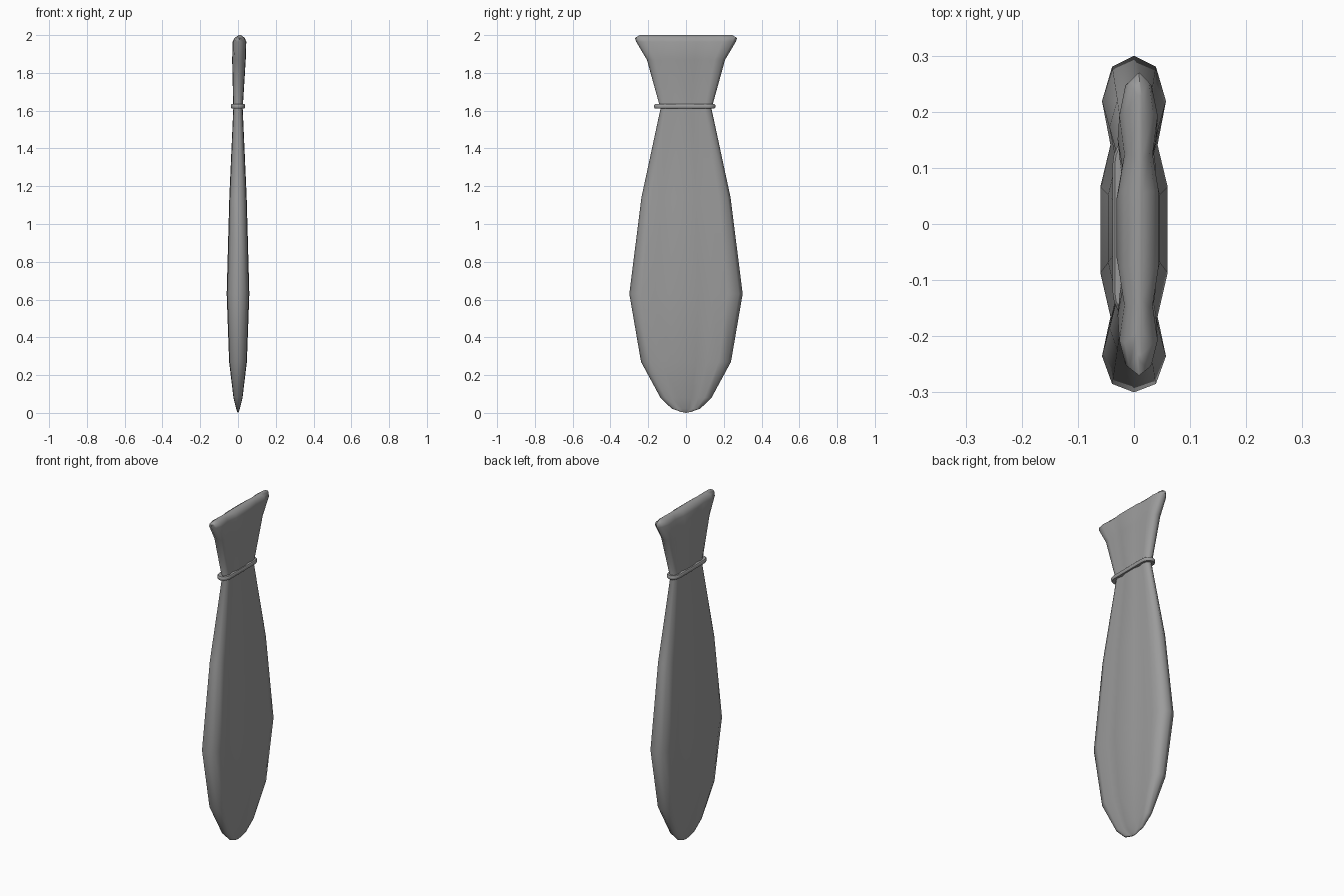
import bpy, bmesh, math

if "Cube" in bpy.data.objects:
    bpy.data.objects.remove(bpy.data.objects["Cube"])

# Pleated cross-section: (thickness fraction, width fraction), half of the loop
HALF = [(0, 1), (.65, .935), (.95, .73), (.70, .47), (1.0, .22), (1.0, -.29),
        (.70, -.55), (.95, -.785), (.65, -.95), (0, -1)]
LOOP = HALF + [(-x, y) for x, y in reversed(HALF[1:-1])]

# Stations up the cloth: z, half thickness, half width, x shift
STATIONS = [(0.005, .004, .025, 0), (.022, .010, .075, 0), (.08, .024, .135, 0),
            (.27, .047, .238, 0), (.63, .060, .300, 0), (1.14, .046, .236, 0),
            (1.61, .025, .135, 0), (1.87, .036, .207, .005),
            (1.965, .036, .264, .008), (1.985, .027, .270, .009),
            (2.0, .006, .245, .01)]


def finish(name, bm, angle):
    bmesh.ops.recalc_face_normals(bm, faces=bm.faces)
    mesh = bpy.data.meshes.new(name)
    bm.to_mesh(mesh)
    bm.free()
    obj = bpy.data.objects.new(name, mesh)
    bpy.context.collection.objects.link(obj)
    bpy.ops.object.select_all(action='DESELECT')
    obj.select_set(True)
    bpy.context.view_layer.objects.active = obj
    bpy.ops.object.shade_smooth_by_angle(angle=math.radians(angle))
    mat = bpy.data.materials.get("dark_cloth") or bpy.data.materials.new("dark_cloth")
    mat.diffuse_color = (.33, .33, .33, 1)
    mat.use_nodes = True
    mat.node_tree.nodes["Principled BSDF"].inputs["Base Color"].default_value = mat.diffuse_color
    mesh.materials.append(mat)


def loft(bm, rings, closed=False):
    n = len(rings[0])
    last = len(rings) if closed else len(rings) - 1
    for i in range(last):
        a, b = rings[i], rings[(i + 1) % len(rings)]
        for j in range(n):
            k = (j + 1) % n
            bm.faces.new((a[j], a[k], b[k], b[j]))


# Gathered cloth body with flared top and rounded tip
bm = bmesh.new()
rings = [[bm.verts.new((sx + x * tx, y * wy, z)) for x, y in LOOP]
         for z, tx, wy, sx in STATIONS]
loft(bm, rings)
bottom = bm.faces.new(rings[0])
bmesh.ops.poke(bm, faces=[bottom])[
    'verts'][0].co.z = 0
bm.faces.new(rings[-1])
finish("folded_cloth", bm, 60)

# Flat cord tied round the neck, following the cloth's flat oval
bm = bmesh.new()
rings = []
for i in range(20):
    side = 1 if i < 10 else -1
    t = math.pi * ((i % 10) / 9 - .5)
    nx, ny = math.sin(t) * side, math.cos(t) * side
    cx, cy = nx * .024, ny * .034 + side * .115 - .007
    rings.append([bm.verts.new((cx + nx * u, cy + ny * u, 1.623 + w))
                  for u, w in ((-.014, -.006), (-.006, -.011), (.010, -.011), (.014, -.006),
                               (.014, .006), (.010, .011), (-.006, .011), (-.014, .006))])
loft(bm, rings, closed=True)
finish("neck_cord", bm, 40)
